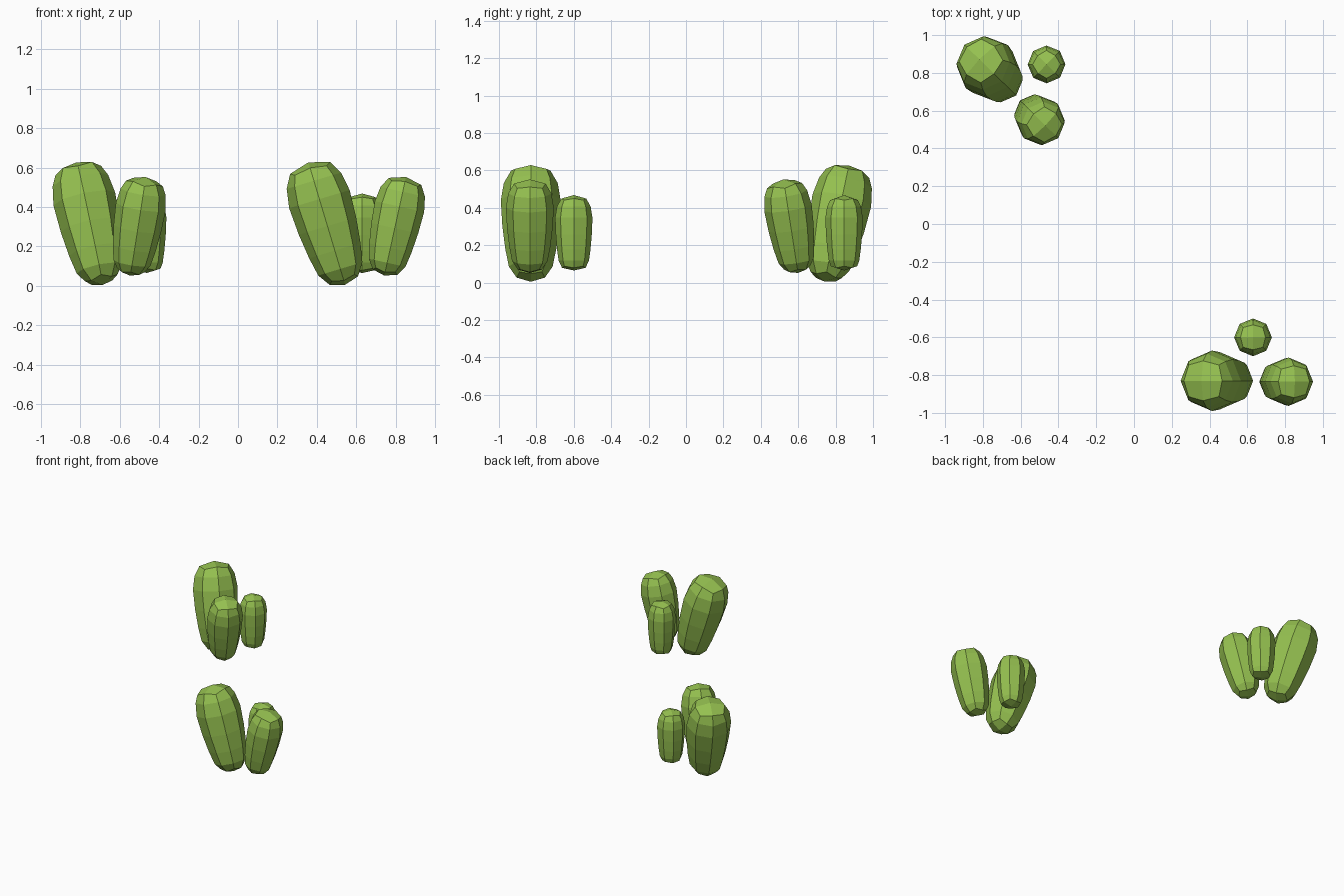
import bpy, bmesh, math
from mathutils import Matrix, Vector

if "Cube" in bpy.data.objects:
    bpy.data.objects.remove(bpy.data.objects["Cube"])

green = bpy.data.materials.new("cactus green")
green.diffuse_color = (0.30, 0.53, 0.08, 1)
green.use_nodes = True
green.node_tree.nodes["Principled BSDF"].inputs["Base Color"].default_value = green.diffuse_color

# profile: (height fraction, radius fraction); first and last ring form the caps
PROFILE = [(0.035, 0.47), (0.13, 0.73), (0.28, 0.85), (0.48, 0.95),
           (0.70, 1.0), (0.85, 0.90), (0.955, 0.66)]


def cactus(name, base, tip, radius, fullness, cluster):
    """Eight-sided lobe running from base to tip, with four-quad caps."""
    base, tip = Vector(base), Vector(tip)
    length = (tip - base).length
    tilt = math.atan2(tip.x - base.x, tip.z - base.z)
    bm = bmesh.new()
    rings = []
    for k, (s, r) in enumerate(PROFILE):
        if s < 0.6:
            r += (1 - r) * fullness
        ring = []
        for i in range(8):
            rr, z = r * radius, s * length
            if i % 2 and k in (0, len(PROFILE) - 1):   # cap corners wrap over
                rr *= 1.12
                z += 0.022 * length * (1 if k == 0 else -1)
            a = i * math.pi / 4
            ring.append(bm.verts.new((rr * math.cos(a), rr * math.sin(a), z)))
        rings.append(ring)
    for lo, hi in zip(rings, rings[1:]):
        for i in range(8):
            j = (i + 1) % 8
            bm.faces.new((lo[i], lo[j], hi[j], hi[i]))
    for ring, z in ((rings[0], 0), (rings[-1], length)):
        c = bm.verts.new((0, 0, z))
        for i in range(0, 8, 2):
            bm.faces.new((c, ring[i], ring[i + 1], ring[(i + 2) % 8]))
    bm.transform(cluster @ Matrix.Translation(base) @ Matrix.Rotation(tilt, 4, 'Y'))
    bmesh.ops.recalc_face_normals(bm, faces=bm.faces)
    mesh = bpy.data.meshes.new(name)
    bm.to_mesh(mesh)
    bm.free()
    mesh.materials.append(green)
    bpy.context.collection.objects.link(bpy.data.objects.new(name, mesh))


# second cluster is the first one turned about its small lobe and moved
pivot = Vector((0.63, -0.60, 0))
back = (Matrix.Translation((-0.463, 0.845, 0)) @ Matrix.Rotation(math.radians(-44.5), 4, 'Z')
        @ Matrix.Translation(-pivot))

for place, m in (("front", Matrix.Identity(4)), ("back", back)):
    cactus(place + "_large_cactus", (0.543, -0.83, 0.005), (0.357, -0.83, 0.626), 0.16, 0.0, m)
    cactus(place + "_medium_cactus", (0.742, -0.835, 0.052), (0.852, -0.835, 0.552), 0.128, 0.05, m)
    cactus(place + "_small_cactus", (0.63, -0.60, 0.065), (0.63, -0.60, 0.468), 0.10, 0.3, m)
